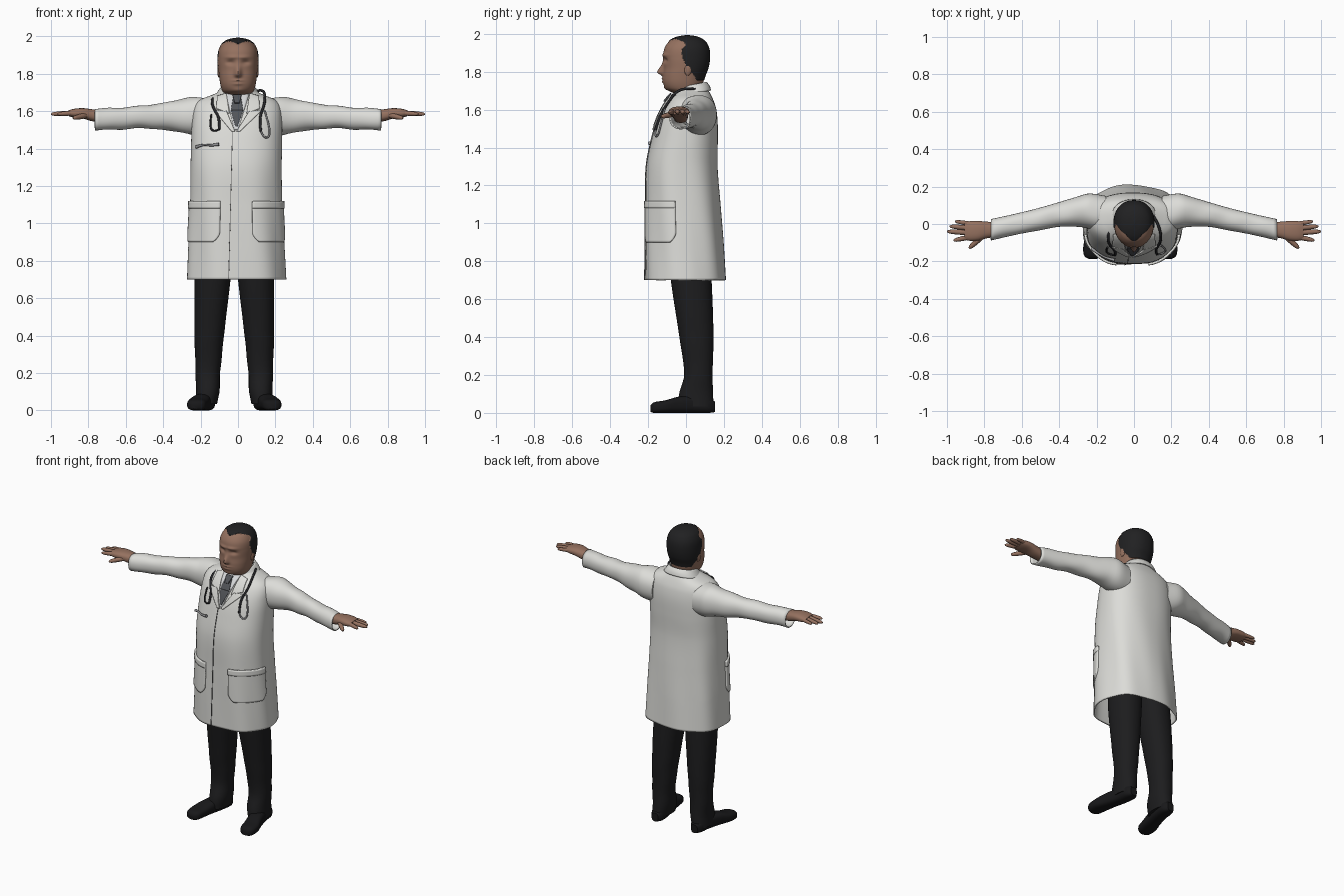
import bpy, bmesh, math
from mathutils import Vector
from math import sin, cos, pi, exp

if "Cube" in bpy.data.objects:
    bpy.data.objects.remove(bpy.data.objects["Cube"])


def material(name, r, g, b):
    m = bpy.data.materials.new(name)
    m.diffuse_color = (r, g, b, 1)
    m.use_nodes = True
    m.node_tree.nodes["Principled BSDF"].inputs["Base Color"].default_value = m.diffuse_color
    return m


COAT = material("coat white", 0.72, 0.72, 0.69)
SKIN = material("skin", 0.30, 0.165, 0.115)
HAIR = material("hair black", 0.015, 0.015, 0.016)
CLOTH = material("trouser black", 0.012, 0.012, 0.013)
SHOE = material("shoe black", 0.009, 0.009, 0.01)
TIE = material("tie grey", 0.085, 0.09, 0.1)
SHIRT = material("shirt white", 0.68, 0.69, 0.7)
TUBE = material("tubing dark", 0.02, 0.02, 0.023)
METAL = material("metal grey", 0.3, 0.3, 0.31)
SEAM = material("seam grey", 0.12, 0.12, 0.12)


def sample(rows, a):
    """Smooth interpolation of a section table: (a, u0, u1, v0, v1)."""
    a = min(max(a, rows[0][0]), rows[-1][0])
    i = 0
    while i < len(rows) - 2 and a > rows[i + 1][0]:
        i += 1
    p, q = rows[i], rows[i + 1]
    o, r = rows[max(i - 1, 0)], rows[min(i + 2, len(rows) - 1)]
    h = q[0] - p[0]
    t = (a - p[0]) / h
    out = []
    for k in range(1, 5):
        m0 = (q[k] - o[k]) / (q[0] - o[0]) * h
        m1 = (r[k] - p[k]) / (r[0] - p[0]) * h
        out.append((2*t**3 - 3*t**2 + 1) * p[k] + (t**3 - 2*t**2 + t) * m0
                   + (3*t**2 - 2*t**3) * q[k] + (t**3 - t**2) * m1)
    return out


def section(rows, a, th, n):
    """Point on the superellipse section at a."""
    u0, u1, v0, v1 = sample(rows, a)
    c, s = cos(th), sin(th)
    return ((u0 + u1) / 2 + (u1 - u0) / 2 * math.copysign(abs(c) ** (2 / n), c),
            (v0 + v1) / 2 + (v1 - v0) / 2 * math.copysign(abs(s) ** (2 / n), s))


def finish(ob, thick=0, offset=0):
    bpy.ops.object.select_all(action='DESELECT')
    ob.select_set(True)
    bpy.context.view_layer.objects.active = ob
    if thick:
        mod = ob.modifiers.new("thickness", 'SOLIDIFY')
        mod.thickness, mod.offset = thick, offset
    bpy.ops.object.shade_smooth_by_angle(angle=math.radians(45))
    return ob


def grid(name, f, nu, nv, mats, wrap=True, caps=(True, True), thick=0, offset=0, rule=None):
    """Surface f(u, v), closed around u when wrap is set."""
    bm = bmesh.new()
    cols = nu if wrap else nu + 1
    vs = [[bm.verts.new(f(i / nu, j / nv)) for i in range(cols)] for j in range(nv + 1)]
    for j in range(nv):
        for i in range(nu):
            k = (i + 1) % cols
            bm.faces.new((vs[j][i], vs[j][k], vs[j + 1][k], vs[j + 1][i]))
    if wrap:
        for on, row in zip(caps, (vs[0], vs[-1])):
            if on:
                bm.faces.new(row)
    bmesh.ops.recalc_face_normals(bm, faces=bm.faces)
    if rule:
        for fc in bm.faces:
            fc.material_index = rule(fc.calc_center_median())
    me = bpy.data.meshes.new(name)
    bm.to_mesh(me)
    bm.free()
    for m in mats:
        me.materials.append(m)
    ob = bpy.data.objects.new(name, me)
    bpy.context.collection.objects.link(ob)
    return finish(ob, thick, offset)


def loft(name, rows, place, mats, n=2.2, nu=40, nv=30, **kw):
    a0, a1 = rows[0][0], rows[-1][0]

    def f(u, v):
        a = a0 + (a1 - a0) * v
        return place(a, *section(rows, a, u * 2 * pi, n))
    return grid(name, f, nu, nv, mats, **kw)


def tube(name, pts, radii, mat):
    cu = bpy.data.curves.new(name, 'CURVE')
    cu.dimensions, cu.bevel_depth, cu.bevel_resolution, cu.use_fill_caps = '3D', 1, 3, True
    sp = cu.splines.new('NURBS')
    sp.points.add(len(pts) - 1)
    for p, co, r in zip(sp.points, pts, radii):
        p.co, p.radius = (*co, 1), r
    sp.order_u, sp.use_endpoint_u, sp.resolution_u = 3, True, 6
    cu.materials.append(mat)
    ob = bpy.data.objects.new(name, cu)
    bpy.context.collection.objects.link(ob)
    bpy.ops.object.select_all(action='DESELECT')
    ob.select_set(True)
    bpy.context.view_layer.objects.active = ob
    bpy.ops.object.convert(target='MESH')
    return finish(bpy.context.object)


# Coat body: open at the hem
BODY = [(0.70, -.275, .255, -.217, .208), (0.90, -.265, .245, -.217, .195),
        (1.10, -.255, .237, -.215, .18), (1.30, -.253, .234, -.21, .166),
        (1.45, -.25, .236, -.18, .168), (1.55, -.245, .236, -.15, .166),
        (1.62, -.235, .228, -.115, .155), (1.66, -.205, .2, -.085, .14),
        (1.69, -.13, .13, -.055, .125), (1.715, -.08, .08, -.035, .11)]
N = 2.4


def coat(th, z, off=0.0):
    def raw(t, h):
        return Vector((*section(BODY, h, t, N), h))
    p = raw(th, z)
    nrm = (raw(th + .01, z) - raw(th - .01, z)).cross(raw(th, z + .002) - raw(th, z - .002))
    fold = .004 * sin(7 * th + 3 * z) * min(max(1.4 - z, 0) * 2, 1)
    return p + nrm.normalized() * (off + fold)


def front(x, z, off=0.0):
    x0, x1, _, _ = sample(BODY, z)
    k = min(max((2 * x - x0 - x1) / (x1 - x0), -.98), .98)
    return coat(-math.acos(math.copysign(abs(k) ** (N / 2), k)), z, off)


def plate(name, corners, mat, off, thick=.006):
    """Plate on the coat front; corners (x, z): low a, low b, high b, high a."""
    a, b, c, d = (Vector(p) for p in corners)

    def f(u, v):
        q = a.lerp(b, u).lerp(d.lerp(c, u), v)
        return front(q.x, q.y, off)
    return grid(name, f, 8, 24, [mat], wrap=False, thick=thick)


grid("coat_body", lambda u, v: coat(u * 2 * pi, .70 + 1.014 * v), 96, 80, [COAT],
     caps=(False, True), thick=.008, offset=-1)
plate("coat_opening", [(-.052, .702), (-.048, .702), (-.028, 1.50), (-.031, 1.50)], SEAM, .001, .006)
plate("shirt_front", [(-.02, 1.50), (0, 1.50), (.06, 1.69), (-.065, 1.69)], SHIRT, .003)
plate("tie", [(-.014, 1.515), (-.004, 1.515), (.028, 1.60), (-.038, 1.60)], TIE, .007)
plate("tie_upper", [(-.038, 1.60), (.028, 1.60), (.016, 1.665), (-.026, 1.665)], TIE, .007)
plate("tie_knot", [(-.018, 1.635), (.008, 1.635), (.018, 1.675), (-.028, 1.675)], TIE, .013, .01)
for s, side in ((-1, "left"), (1, "right")):
    plate(side + "_lapel", [(-.012 + s*.004, 1.49), (-.012 + s*.022, 1.49),
                            (s*.125, 1.60), (s*.062, 1.60)], COAT, .005, .008)
    plate(side + "_lapel_top", [(s*.045, 1.585), (s*.115, 1.61), (s*.11, 1.675), (s*.062, 1.69)],
          COAT, .005, .008)

    # Patch pockets wrap round the front corners
    def pocket(u, v, low=.90, high=1.11, off=.002):
        mid, half = math.radians(41), math.radians(33)
        w = 1 - .25 * max(0, 1 - v * 4) ** 2 if low < 1 else 1
        th = mid + half * w * (2 * u - 1)
        return coat(-th if s > 0 else th - pi, low + (high - low) * v, off)
    grid(side + "_pocket", pocket, 24, 20, [COAT], wrap=False, thick=.012)
    grid(side + "_pocket_band", lambda u, v: pocket(u, v, 1.08, 1.118, .005), 24, 4, [COAT],
         wrap=False, thick=.014)

# Collar, higher at the back
loft("collar", [(1.675, -.118, .118, -.062, .128), (1.70, -.1, .1, -.055, .12),
                (1.722, -.084, .084, -.05, .105)],
     lambda a, x, y: (x, y, a + .2 * y), [COAT], nv=6, caps=(False, False), thick=.01)

# Head with sculpted face; hair is coloured by the hairline rule
HEAD = [(1.60, -.08, .08, -.04, .09), (1.675, -.072, .072, -.042, .085),
        (1.695, -.076, .076, -.082, .085), (1.71, -.085, .085, -.106, .085),
        (1.74, -.094, .094, -.12, .09), (1.78, -.1, .1, -.122, .1),
        (1.82, -.104, .104, -.118, .115), (1.87, -.106, .106, -.12, .123),
        (1.92, -.102, .102, -.115, .12), (1.955, -.086, .086, -.094, .103),
        (1.973, -.066, .066, -.068, .08), (1.984, -.038, .038, -.036, .05),
        (1.989, -.006, .006, -.004, .015)]
LINE = [(1.74, .06), (1.78, .045), (1.82, .005), (1.88, -.02), (1.92, -.022),
        (1.94, .0), (1.955, -.01), (1.97, -.04), (2.0, -.055)]


def bump(x, z, cx, cz, sx, sz):
    return exp(-((x - cx) / sx) ** 2 - ((z - cz) / sz) ** 2)


def hairline(p):
    if p.z < 1.755:
        return 0
    for (z0, y0), (z1, y1) in zip(LINE, LINE[1:]):
        if z0 <= p.z <= z1:
            y = y0 + (y1 - y0) * (p.z - z0) / (z1 - z0)
            break
    if p.z > 1.93:
        y -= .07 * exp(-(p.x / .035) ** 2)
    return int(p.y > y)


def face(u, v):
    z = 1.60 + .389 * sin(v * pi / 2)
    x, y = section(HEAD, z, u * 2 * pi, 2.2)
    if y < 0:
        ax = abs(x)
        y -= .032 * bump(x, z, 0, 1.797, .017, .014 if z < 1.797 else .038)
        y -= .007 * bump(ax, z, .03, 1.888, .035, .01)
        y += .012 * bump(ax, z, .04, 1.86, .024, .013)
        y -= .006 * (bump(x, z, 0, 1.764, .028, .006) + bump(x, z, 0, 1.746, .024, .006))
        y -= .006 * bump(x, z, 0, 1.71, .03, .012)
    p = Vector((x, y, z))
    if hairline(p):  # hair stands a little proud of the skin
        p += (p - Vector((0, .01, 1.86))).normalized() * .004
    return p


grid("head", face, 144, 120, [SKIN, HAIR], rule=hairline)

TROUSER = [(.035, .09, .205, -.04, .145), (.1, .08, .205, -.037, .143), (.2, .075, .207, -.01, .14),
           (.4, .055, .212, -.035, .145), (.7, .02, .212, -.08, .135), (.92, .0, .2, -.1, .12)]
FOOT = [(-.187, .18, .222, .006, .04), (-.172, .158, .246, 0, .055), (-.11, .142, .25, 0, .066),
        (-.04, .128, .228, 0, .085), (.05, .108, .203, 0, .09), (.12, .104, .192, 0, .08),
        (.152, .125, .172, .004, .06)]
SLEEVE = [(.15, -.05, .15, 1.46, 1.665), (.24, -.025, .163, 1.472, 1.676), (.3, -.015, .147, 1.485, 1.664),
          (.4, -.015, .117, 1.5, 1.645), (.5, -.033, .088, 1.508, 1.63), (.62, -.055, .058, 1.503, 1.62),
          (.765, -.088, .026, 1.497, 1.612)]
PALM = [(.68, -.065, .01, 1.53, 1.6), (.78, -.075, .012, 1.546, 1.61), (.83, -.088, .016, 1.56, 1.616),
        (.88, -.09, .015, 1.566, 1.612), (.905, -.082, .01, 1.573, 1.604)]
FINGERS = [("little", (.88, .002), (.957, .014), .0115), ("ring", (.89, -.021), (.986, -.012), .013),
           ("middle", (.89, -.046), (1.0, -.04), .0135), ("index", (.88, -.07), (.965, -.088), .013),
           ("thumb", (.81, -.065), (.882, -.13), .0145)]

for s, side in ((-1, "left"), (1, "right")):
    # Legs and turned-out shoes
    loft(side + "_trouser_leg", TROUSER,
         lambda a, x, y: (-.02 + s * (x + .003 * sin(a * 40) * max(0, .6 - a)), y, a), [CLOTH])
    loft(side + "_shoe", FOOT, lambda a, x, z: (-.02 + s * x, a, z), [SHOE], n=2.8)
    # Open sleeves, hands and fingers
    loft(side + "_sleeve", SLEEVE,
         lambda a, y, z: (s * a, y, z + .003 * sin(a * 38) * cos(y * 30)), [COAT],
         caps=(True, False), thick=.007, offset=-1)
    loft(side + "_hand", PALM, lambda a, y, z: (s * a, y, z), [SKIN], n=2.4, nu=28, nv=16)
    for nm, a, b, r in FINGERS:
        z0, z1 = (1.578, 1.562) if nm == "thumb" else (1.59, 1.584)
        pts = [(s * (a[0] + (b[0] - a[0]) * t), a[1] + (b[1] - a[1]) * t, z0 + (z1 - z0) * t)
               for t in (0, .35, .7, .93, 1)]
        tube(f"{side}_{nm}_finger", pts, [r, r * 1.05, r * .9, r * .7, r * .25], SKIN)
    # Ears
    bpy.ops.mesh.primitive_uv_sphere_add(segments=20, ring_count=12, radius=1,
                                         location=(s * .1, .012, 1.812), rotation=(-.15, 0, s * .2))
    ear = bpy.context.object
    ear.name, ear.scale = side + "_ear", (.01, .02, .033)
    ear.data.materials.append(SKIN)
    finish(ear)

# Stethoscope draped round the neck, hidden under the collar at the back
neck = [front(-.1, 1.50, .008), front(-.095, 1.56, .008), front(-.13, 1.61, .008),
        front(-.14, 1.655, .006), (-.12, .02, 1.685), (-.07, .09, 1.695), (.07, .09, 1.695),
        (.12, .02, 1.715), (.145, -.05, 1.70), front(.14, 1.63, .01), front(.11, 1.56, .008),
        front(.12, 1.49, .008)]
tube("stethoscope_tube", neck, [.007] * len(neck), TUBE)
loop = [front(x, z, .008) for x, z in ((.12, 1.49), (.135, 1.455), (.165, 1.46), (.165, 1.52), (.14, 1.6))]
tube("stethoscope_loop", loop, [.005] * 5, METAL)
fork = [front(x, z, .008) for x, z in ((-.1, 1.5), (-.13, 1.485), (-.15, 1.52), (-.14, 1.58))]
tube("stethoscope_fork", fork, [.005] * 4, TUBE)
bar = [front(x, z, .014) for x, z in ((-.215, 1.405), (-.18, 1.42), (-.14, 1.412), (-.1, 1.42))]
tube("stethoscope_earpiece", bar, [.009, .005, .006, .009], METAL)
